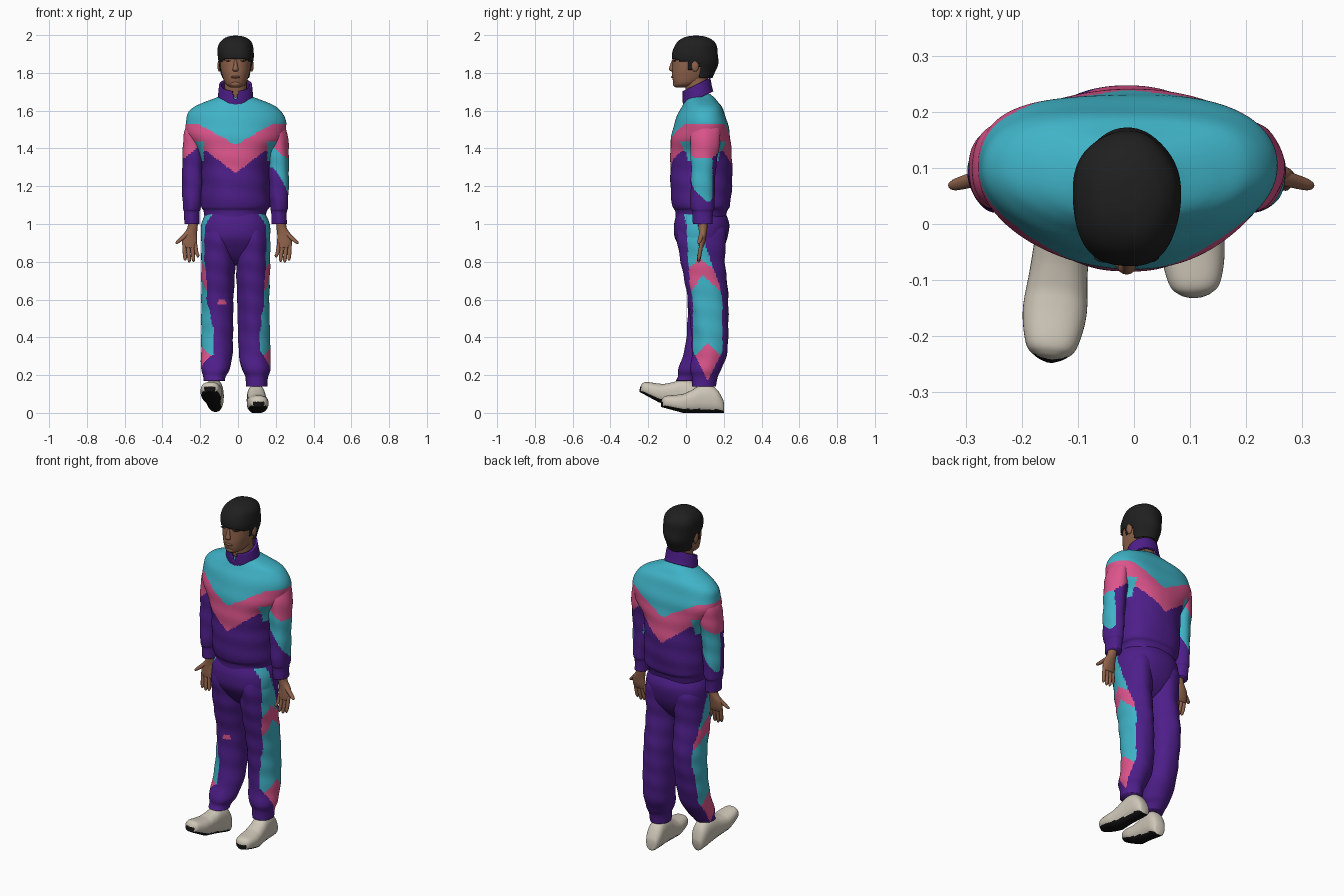
import bpy, bmesh, math
from mathutils import Matrix, Vector

if "Cube" in bpy.data.objects:
    bpy.data.objects.remove(bpy.data.objects["Cube"])

CX = -0.013  # body centre line


def material(name, r, g, b):
    m = bpy.data.materials.new(name)
    m.use_nodes = True
    m.diffuse_color = (r, g, b, 1)
    node = m.node_tree.nodes["Principled BSDF"]
    node.inputs["Base Color"].default_value = (r, g, b, 1)
    node.inputs["Roughness"].default_value = 0.8
    return m


purple = material("purple cloth", 0.075, 0.013, 0.25)
teal = material("teal cloth", 0.05, 0.45, 0.57)
pink = material("pink cloth", 0.72, 0.09, 0.26)
skin = material("skin", 0.28, 0.125, 0.072)
black = material("black hair", 0.014, 0.014, 0.014)
cream = material("cream shoe", 0.62, 0.57, 0.48)
rubber = material("black sole", 0.006, 0.006, 0.006)
CLOTH = [purple, teal, pink]
PURPLE, TEAL, PINK = range(3)


def smooth(stations, sub):
    """Catmull-Rom interpolation between the stations."""
    rows = [Vector(s) for s in stations]
    out = []
    for i in range(len(rows) - 1):
        a, b, c, d = rows[max(i - 1, 0)], rows[i], rows[i + 1], rows[min(i + 2, len(rows) - 1)]
        for k in range(sub):
            t = k / sub
            out.append(b + (c - a) * (t / 2) + (a * 2 - b * 5 + c * 4 - d) * (t * t / 2)
                       + (b * 3 - a - c * 3 + d) * (t ** 3 / 2))
    return out + [rows[-1]]


def loft(name, stations, mats, paint=None, segs=24, sub=5, power=2, fold=0, tilt=0,
         keep=None, shape=None, caps=True):
    """Rings of (x, y, z, rx, ry) joined into a skin; paint picks the colour of each face."""
    bm = bmesh.new()
    rings = []
    for x, y, z, rx, ry in smooth(stations, sub):
        ring = []
        for k in range(segs):
            a = math.tau * k / segs
            c, s = math.cos(a), math.sin(a)
            w = 1 + fold * math.sin(3 * a + 34 * z) * math.sin(2 * a - 23 * z)
            dx = math.copysign(abs(c) ** (2 / power), c) * max(rx, 0.002) * w
            dy = math.copysign(abs(s) ** (2 / power), s) * max(ry, 0.002) * w
            p = Vector((x + dx, y + dy, z + tilt * dy))
            ring.append(bm.verts.new(shape(p) if shape else p))
        rings.append(ring)
    for r, q in zip(rings, rings[1:]):
        for k in range(segs):
            n = (k + 1) % segs
            bm.faces.new((r[k], r[n], q[n], q[k]))
    if caps:
        bm.faces.new(rings[0])
        bm.faces.new(rings[-1])
    bmesh.ops.recalc_face_normals(bm, faces=bm.faces)
    if keep:
        gone = [f for f in bm.faces if not keep(f.calc_center_median())]
        bmesh.ops.delete(bm, geom=gone, context="FACES")
    bm.normal_update()
    for f in bm.faces:
        f.smooth = True
        if paint:
            f.material_index = paint(f.calc_center_median(), f.normal)
    mesh = bpy.data.meshes.new(name)
    bm.to_mesh(mesh)
    bm.free()
    for m in mats:
        mesh.materials.append(m)
    ob = bpy.data.objects.new(name, mesh)
    bpy.context.collection.objects.link(ob)
    return ob


def ball(name, loc, size, mat):
    bm = bmesh.new()
    bmesh.ops.create_uvsphere(bm, u_segments=20, v_segments=12, radius=1,
                              matrix=Matrix.Translation(loc) @ Matrix.Diagonal((*size, 1)))
    for f in bm.faces:
        f.smooth = True
    mesh = bpy.data.meshes.new(name)
    bm.to_mesh(mesh)
    bm.free()
    mesh.materials.append(mat)
    bpy.context.collection.objects.link(bpy.data.objects.new(name, mesh))


def yoke(u):
    return min(1.42 + 0.55 * u, 1.53)


def chest_paint(c, n):
    u = abs(c.x - CX)
    if c.z > yoke(u):
        return TEAL
    if u > .168 and 1.33 < c.z < 1.44:
        return TEAL  # underarm panel
    return PINK if c.z > min(1.27 + 0.75 * u, 1.39) else PURPLE


def sleeve_paint(c, n):
    u = abs(c.x - CX)
    if c.z > yoke(u):
        return TEAL
    if c.z > 1.35 + max(0, .27 - u) * .8:
        return PINK
    outside = c.y < 0.14 if c.x > 0 else c.y > 0.1
    if outside and c.z > 1.12 + max(0, 0.27 - u) * 1.5 + max(0, .11 - c.y) * .9:
        return TEAL
    return PURPLE


def trouser_paint(c, n):
    y, z = c.y, c.z
    if c.x < 0:
        y += max(0, 0.6 - z) * 0.2
        if math.hypot((c.x + 0.085) / 0.024, (z - 0.585) / 0.013) < 1 and n.y < 0:
            return PINK  # knee patch
    off = abs(y - 0.115 + max(0, z - 0.6) * 0.21)
    half = min(0.078, 0.03 + max(0, 1 - z) * 0.15, (z - 0.17) * 0.5)
    if abs(c.x - CX) < 0.115 or off > half:
        return PURPLE
    if 0.73 - 1.1 * off < z < 0.82 - 0.9 * off or z < 0.37 - off:
        return PINK
    return TEAL


def round_back(p):
    """Sets the shoulders back from the chest."""
    return Vector((p.x, p.y + .4 * (p.x - CX) ** 2, p.z))


# Jacket body, hem and collar
body = [(1.035, .08, .162, .132), (1.07, .08, .168, .138), (1.1, .08, .183, .153), (1.2, .08, .183, .163),
        (1.3, .08, .183, .164), (1.38, .078, .2, .162), (1.45, .078, .248, .157), (1.51, .08, .266, .147),
        (1.575, .082, .256, .127), (1.617, .084, .222, .108), (1.645, .08, .165, .09), (1.67, .077, .1, .073),
        (1.69, .08, .06, .045)]
loft("jacket_body", [(CX, y, z, rx, ry) for z, y, rx, ry in body], CLOTH, chest_paint,
     segs=128, sub=10, power=2.2, fold=.018, shape=round_back)
collar = loft("collar", [(CX, .065, 1.665, .094, .08), (CX, .06, 1.69, .092, .078), (CX, .055, 1.738, .087, .074)],
              [purple], segs=64, tilt=.47, caps=False,
              keep=lambda c: c.y > 0 or abs(c.x - CX) > (c.z - 1.65) * .4)
collar.modifiers.new("thickness", "SOLIDIFY").thickness = 0.012

# Trouser seat
seat = [(1.06, .08, .155, .128), (1.0, .083, .181, .146), (.93, .08, .182, .14), (.87, .085, .165, .112),
        (.82, .088, .12, .075), (.78, .09, .07, .03)]
loft("trouser_seat", [(CX, y, z, rx, ry) for z, y, rx, ry in seat], CLOTH, trouser_paint,
     segs=96, sub=10, power=2.2)

# Sleeves, hands and trouser legs
arm = [(1.58, .19, .105, .04, .05), (1.5, .212, .107, .056, .075), (1.42, .222, .1, .058, .077),
       (1.3, .226, .092, .056, .066), (1.2, .228, .088, .055, .064), (1.12, .23, .087, .049, .065),
       (1.08, .231, .087, .046, .062), (1.06, .231, .088, .041, .054), (1.0, .231, .09, .04, .052)]
palm = [(1.03, .231, .09, .026, .027), (.98, .236, .09, .027, .023), (.94, .25, .088, .037, .02),
        (.9, .252, .084, .04, .017), (.875, .25, .08, .036, .012)]
fingers = {"index": (.28, .275, .806), "middle": (.26, .253, .797), "ring": (.239, .231, .8),
           "little": (.222, .208, .822)}
thighs = [(1.03, .085, .083, .06, .1), (.95, .092, .083, .087, .13), (.8, .092, .088, .09, .117),
          (.6, .095, .116, .085, .107), (.4, .098, .128, .084, .097), (.3, .101, .122, .083, .092),
          (.23, .108, .104, .075, .082), (.19, .112, .098, .06, .068), (.14, .112, .096, .056, .063)]
for side, s in (("left", 1), ("right", -1)):
    def put(rows, shift=0):
        return [(CX + shift + s * dx, y, z, rx, ry) for z, dx, y, rx, ry in rows]

    loft(side + "_sleeve", put(arm), CLOTH, sleeve_paint, segs=64, sub=12, fold=.04)
    loft(side + "_palm", put(palm, .008), [skin])
    for label, (root, tip, end) in fingers.items():
        mid = (root + tip) / 2
        loft(f"{side}_{label}_finger", put([(.9, root, .082, .01, .01), (.85, mid, .074, .0105, .0105),
             (end + .012, tip, .068, .009, .009), (end, tip, .066, .003, .003)], .008), [skin], segs=12)
    loft(side + "_thumb", put([(.965, .25, .088, .016, .014), (.93, .284, .078, .017, .013),
         (.905, .312, .07, .013, .01), (.895, .32, .067, .004, .004)], .008), [skin], segs=12)

    leg = thighs
    if s < 0:  # the right leg steps forward and lifts slightly
        leg = [(z + max(0, .2 - z) * .5, dx, y - max(0, .62 - z) ** 1.4 * .26, rx, ry * (1 - max(0, .6 - z) * .2))
               for z, dx, y, rx, ry in thighs]
    loft(side + "_trouser_leg", put(leg), CLOTH, trouser_paint, segs=88, sub=16, fold=.03)

# Shoes: lofted heel to toe with a flat bottom and toe spring
shoe = [(.167, .012, .045), (.16, .032, .075), (.13, .045, .125), (.09, .048, .15), (.04, .049, .147),
        (-.01, .052, .12), (-.08, .057, .09), (-.14, .046, .068), (-.16, .028, .05), (-.167, .008, .03)]


def lay_down(p):
    y = p.z
    return Vector((p.x, y, max(p.y, .006) + max(0, -y - .05) * .27))


for side, loc, pitch, yaw in (("left", (.1, .035, -.006), 0, .06), ("right", (-.135, -.094, .038), -.23, -.1)):
    ob = loft(side + "_shoe", [(0, h / 2 + .004, y, w, h / 2) for y, w, h in shoe], [cream, rubber],
              lambda c, n: int(n.z < -.5 or (c.y < -.158 and c.z < .065)),
              segs=48, sub=7, power=2.4, shape=lay_down)
    ob.location = loc
    ob.rotation_euler = (pitch, 0, yaw)

# Head and neck
loft("neck", [(CX, .07, 1.62, .066, .06), (CX, .06, 1.7, .06, .06), (CX, .05, 1.79, .06, .065)], [skin])
skull = [(1.722, -.025, .022, .028), (1.74, -.004, .052, .06), (1.78, .024, .069, .097), (1.83, .04, .081, .112),
         (1.9, .046, .083, .113), (1.95, .049, .07, .088), (1.98, .052, .035, .045)]
loft("head", [(CX, y, z, rx, ry) for z, y, rx, ry in skull], [skin], segs=48, power=2.2)
loft("nose", [(CX, -.066, 1.868, .008, .008), (CX, -.073, 1.84, .01, .012), (CX, -.076, 1.818, .016, .014),
              (CX, -.07, 1.808, .01, .008)], [skin], segs=16)
ball("lips", (CX, -.068, 1.778), (.025, .012, .007), skin)
ball("chin", (CX, -.052, 1.742), (.028, .018, .018), skin)
for side, s in (("left", 1), ("right", -1)):
    ball(side + "_ear", (CX + s * .085, .048, 1.838), (.011, .02, .032), skin)
    ball(side + "_brow", (CX + s * .036, -.059, 1.864), (.022, .01, .003), black)

# Hair cap with a cut-out for the face and ears


def hair_zone(c):
    fringe = 1.876 - max(0, abs(c.x - CX) - .05) * .5
    return c.z > fringe or c.y > .075 or (c.y > .02 and c.z > 1.85) or (.015 < c.y < .034 and c.z > 1.815)


cap = [(1.772, .04, .074, .1), (1.84, .046, .088, .12), (1.9, .047, .096, .121), (1.95, .05, .09, .108),
       (1.98, .052, .066, .078), (1.994, .053, .034, .04), (1.997, .053, .006, .008)]
hair = loft("hair", [(CX, y, z, rx, ry) for z, y, rx, ry in cap], [black], segs=72, sub=9,
            power=2.2, fold=.03, keep=hair_zone)
hair.modifiers.new("thickness", "SOLIDIFY").thickness = 0.014
